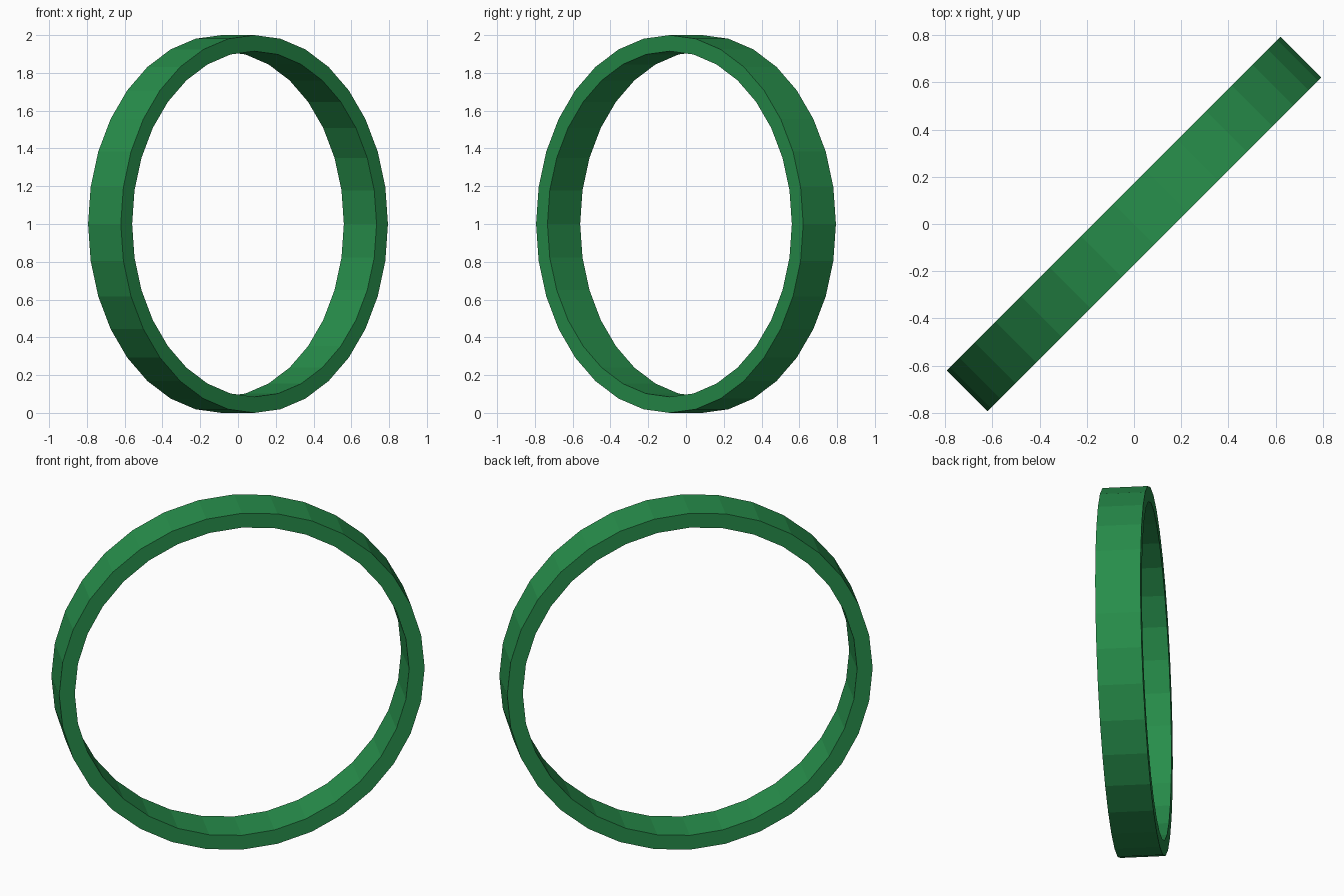
import bpy, bmesh
from math import cos, sin, pi
from mathutils import Matrix

if "Cube" in bpy.data.objects:
    bpy.data.objects.remove(bpy.data.objects["Cube"])

SIDES, OUTER, INNER, WIDTH = 32, 1.0, 0.915, 0.245

# rectangular section swept around a horizontal axis
bm = bmesh.new()
section = [(OUTER, -WIDTH / 2), (OUTER, WIDTH / 2), (INNER, WIDTH / 2), (INNER, -WIDTH / 2)]
loops = []
for i in range(SIDES):
    a = 2 * pi * i / SIDES
    loops.append([bm.verts.new((r * cos(a), y, r * sin(a))) for r, y in section])
for i in range(SIDES):
    p, q = loops[i], loops[(i + 1) % SIDES]
    for k in range(4):
        n = (k + 1) % 4
        bm.faces.new((p[k], p[n], q[n], q[k]))
bmesh.ops.recalc_face_normals(bm, faces=bm.faces)

# stand the ring upright, turned 45 degrees
bm.transform(Matrix.Translation((0, 0, OUTER)) @ Matrix.Rotation(pi / 4, 4, 'Z'))
mesh = bpy.data.meshes.new("ring_band")
bm.to_mesh(mesh)
bm.free()
ring = bpy.data.objects.new("ring_band", mesh)
bpy.context.collection.objects.link(ring)

# green finish
green = bpy.data.materials.new("green")
green.diffuse_color = (0.02, 0.27, 0.07, 1)
green.use_nodes = True
green.node_tree.nodes["Principled BSDF"].inputs["Base Color"].default_value = green.diffuse_color
mesh.materials.append(green)
